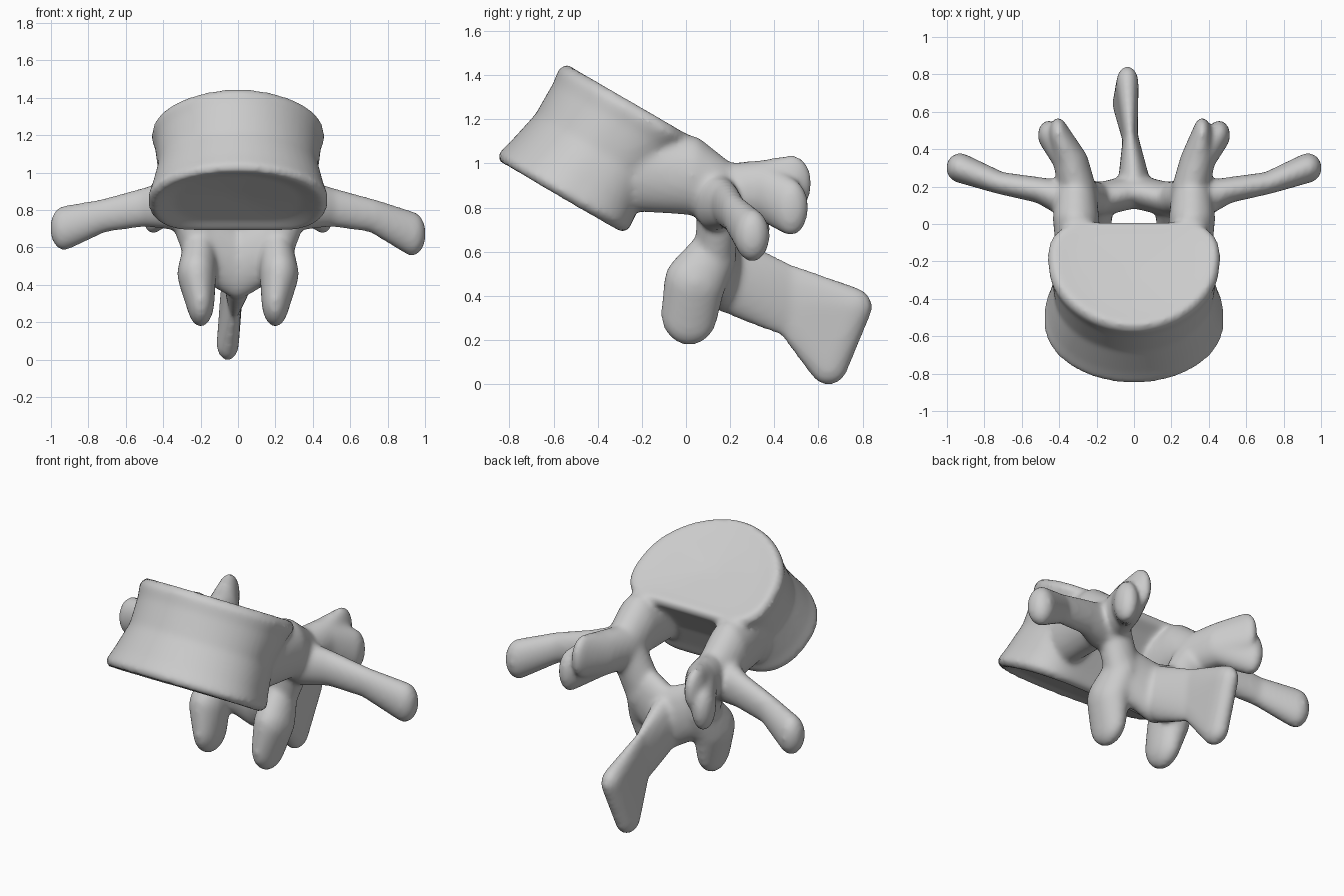
import bpy, bmesh
from math import sin, cos, pi, copysign
from mathutils import Vector

cube = bpy.data.objects.get("Cube")
if cube:
    bpy.data.objects.remove(cube)

bone = bpy.data.materials.new("bone_grey")
bone.use_nodes = True
colour = (0.6, 0.6, 0.6, 1)
bone.diffuse_color = colour
bone.node_tree.nodes["Principled BSDF"].inputs["Base Color"].default_value = colour

bm = bmesh.new()


def hull(*nodes):
    """Add the convex hull of several ellipsoids (centre, radii)."""
    part = bmesh.new()
    for centre, radii in nodes:
        ball = bmesh.ops.create_icosphere(part, subdivisions=3, radius=1)["verts"]
        for v in ball:
            v.co = Vector(a * r for a, r in zip(v.co, radii)) + Vector(centre)
    bmesh.ops.delete(part, geom=part.faces[:], context="FACES_ONLY")
    result = bmesh.ops.convex_hull(part, input=part.verts[:])
    inner = [g for g in result["geom_interior"] if isinstance(g, bmesh.types.BMVert)]
    bmesh.ops.delete(part, geom=inner, context="VERTS")
    loose = [e for e in part.edges if not e.link_faces]
    bmesh.ops.delete(part, geom=loose, context="EDGES")
    bmesh.ops.recalc_face_normals(part, faces=part.faces[:])
    mesh = bpy.data.meshes.new("part")
    part.to_mesh(mesh)
    part.free()
    bm.from_mesh(mesh)
    bpy.data.meshes.remove(mesh)


def chain(side, nodes):
    """Join neighbouring ellipsoids into a limb on one side."""
    nodes = [((c[0] * side, c[1], c[2]), r) for c, r in nodes]
    for a, b in zip(nodes, nodes[1:]):
        hull(a, b)


# Vertebral body: tilted kidney-shaped rings with waist and dished end plates
low, high = Vector((0, -0.555, 0.835)), Vector((0, -0.245, 1.28))
back = Vector((0, 0.86, -0.5))
STEPS = 48
rings = []
for t, s in ((0.08, 0.1), (0.05, 0.7), (0, 0.93), (0.06, 1), (0.2, 0.96), (0.5, 0.9),
             (0.8, 0.94), (0.93, 0.985), (1, 0.93), (0.98, 0.7), (0.95, 0.1)):
    ring = []
    for i in range(STEPS):
        a = 2 * pi * i / STEPS
        x, v = cos(a), sin(a)
        if v > 0:
            x = copysign(abs(x) ** 0.65, x)
            v = v ** 0.75 - 0.12 * v ** 8
        p = low.lerp(high, t) + back * (0.365 * s * v)
        p.x = (0.485 - 0.025 * t) * s * x * (1 + 0.13 * t * v)
        ring.append(bm.verts.new(p))
    rings.append(ring)
body_faces = [bm.faces.new(rings[0][::-1]), bm.faces.new(rings[-1])]
for r0, r1 in zip(rings, rings[1:]):
    for i in range(STEPS):
        j = (i + 1) % STEPS
        body_faces.append(bm.faces.new((r0[i], r0[j], r1[j], r1[i])))
bmesh.ops.recalc_face_normals(bm, faces=body_faces)

for side in (-1, 1):
    # Pedicle
    chain(side, [((0.29, -0.22, 0.97), (0.12, 0.1, 0.19)),
                 ((0.31, 0.03, 0.945), (0.125, 0.1, 0.18)),
                 ((0.31, 0.17, 0.86), (0.11, 0.1, 0.15))])
    # Superior articular process with its two tips
    root = ((0.34, 0.34, 0.88), (0.095, 0.08, 0.135))
    chain(side, [((0.3, 0.18, 0.87), (0.1, 0.1, 0.13)), root,
                 ((0.385 - 0.02 * side, 0.48, 0.91), (0.05, 0.09, 0.13))])
    chain(side, [root, ((0.455, 0.475, 0.8), (0.06, 0.08, 0.13))])
    # Transverse process, hanging a little lower on the left
    chain(side, [((0.35, 0.13, 0.83), (0.1, 0.1, 0.135)),
                 ((0.5, 0.18, 0.815), (0.065, 0.07, 0.105)),
                 ((0.72, 0.22, 0.77), (0.065, 0.06, 0.09)),
                 ((0.93, 0.3, 0.688 - 0.015 * side), (0.075, 0.08, 0.12))])
    # Lamina
    chain(side, [((0.28, 0.15, 0.82), (0.1, 0.1, 0.13)),
                 ((0.19, 0.13, 0.6), (0.1, 0.09, 0.17)),
                 ((0, 0.175, 0.51), (0.1, 0.09, 0.19))])
    # Inferior articular process
    chain(side, [((0.2, 0.14, 0.6), (0.09, 0.09, 0.14)),
                 ((0.22, 0.04, 0.46), (0.105, 0.14, 0.14)),
                 ((0.2, 0.015, 0.32), (0.075, 0.13, 0.145))])

# Spinous process, leaning slightly aside
middle = ((-0.02, 0.46, 0.38), (0.04, 0.08, 0.17))
hull(((0, 0.23, 0.48), (0.085, 0.08, 0.18)), middle)
hull(middle, ((-0.035, 0.755, 0.35), (0.06, 0.09, 0.09)),
     ((-0.055, 0.645, 0.085), (0.06, 0.09, 0.09)))

mesh = bpy.data.meshes.new("vertebra")
bm.to_mesh(mesh)
bm.free()
mesh.materials.append(bone)
vertebra = bpy.data.objects.new("vertebra", mesh)
bpy.context.collection.objects.link(vertebra)

# Fuse the parts into one soft bone surface
fuse = vertebra.modifiers.new("fuse", "REMESH")
fuse.mode = "VOXEL"
fuse.voxel_size = 0.014
fuse.use_smooth_shade = True
soften = vertebra.modifiers.new("soften", "SMOOTH")
soften.factor = 0.5
soften.iterations = 14
